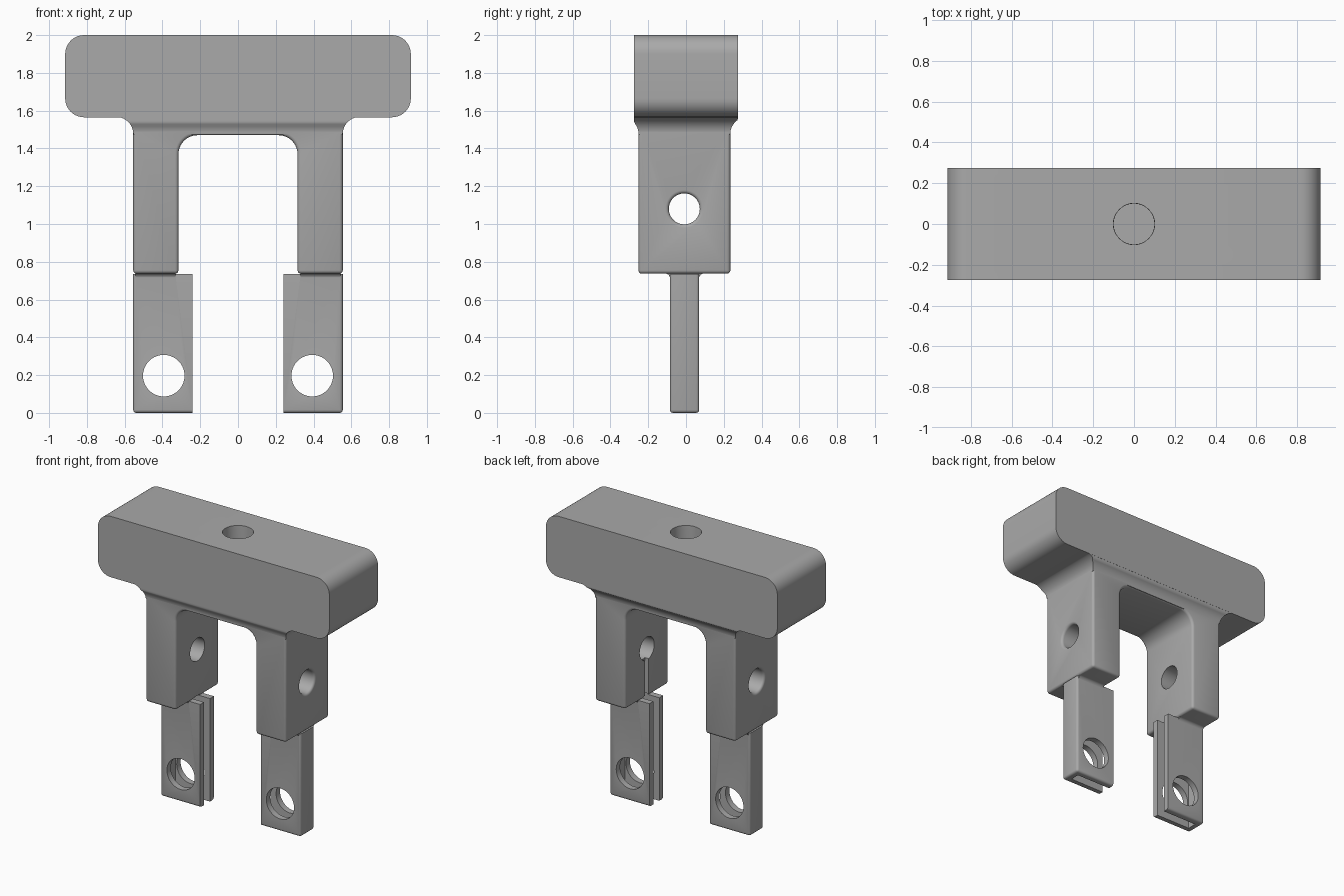
import bpy, bmesh, math
from mathutils import Matrix, Vector

if "Cube" in bpy.data.objects:
    bpy.data.objects.remove(bpy.data.objects["Cube"])

steel = bpy.data.materials.new("plain grey")
steel.diffuse_color = (0.40, 0.40, 0.40, 1)
steel.use_nodes = True
steel.node_tree.nodes["Principled BSDF"].inputs["Base Color"].default_value = steel.diffuse_color


def finish(bm, name):
    bmesh.ops.recalc_face_normals(bm, faces=bm.faces)
    me = bpy.data.meshes.new(name)
    bm.to_mesh(me)
    bm.free()
    ob = bpy.data.objects.new(name, me)
    bpy.context.collection.objects.link(ob)
    me.materials.append(steel)
    return ob


def extrude_y(name, pts, y0, y1):
    """Extrude an (x, z) outline from y0 to y1."""
    bm = bmesh.new()
    f = bm.faces.new([bm.verts.new((x, y0, z)) for x, z in pts])
    g = bmesh.ops.extrude_face_region(bm, geom=[f])["geom"]
    bmesh.ops.translate(bm, verts=[v for v in g if isinstance(v, bmesh.types.BMVert)], vec=(0, y1 - y0, 0))
    return finish(bm, name)


def box(name, x0, x1, y0, y1, z0, z1):
    x0, x1 = sorted((x0, x1))
    return extrude_y(name, [(x0, z0), (x1, z0), (x1, z1), (x0, z1)], y0, y1)


def arc(cx, cz, r, a0, a1, n=10):
    return [(cx + r * math.cos(math.radians(a0 + (a1 - a0) * i / n)),
             cz + r * math.sin(math.radians(a0 + (a1 - a0) * i / n))) for i in range(n + 1)]


def loft(name, layers):
    """Skin a stack of rectangles given as (x0, x1, y0, y1, z)."""
    bm = bmesh.new()
    rings = [[bm.verts.new(p) for p in ((a, c, z), (b, c, z), (b, d, z), (a, d, z))]
             for a, b, c, d, z in layers]
    for lo, hi in zip(rings, rings[1:]):
        for i in range(4):
            bm.faces.new((lo[i], lo[(i + 1) % 4], hi[(i + 1) % 4], hi[i]))
    bm.faces.new(rings[0])
    bm.faces.new(rings[-1])
    return finish(bm, name)


def lathe(name, profile, axis, origin, n=40):
    """Round cutter from (radius, distance) pairs along an axis."""
    bm = bmesh.new()
    rings = [[bm.verts.new((r * math.cos(math.tau * i / n), r * math.sin(math.tau * i / n), h))
              for i in range(n)] for r, h in profile]
    for lo, hi in zip(rings, rings[1:]):
        for i in range(n):
            bm.faces.new((lo[i], lo[(i + 1) % n], hi[(i + 1) % n], hi[i]))
    bm.faces.new(rings[0])
    bm.faces.new(rings[-1])
    rot = Vector((0, 0, 1)).rotation_difference(Vector(axis)).to_matrix().to_4x4()
    bm.transform(Matrix.Translation(origin) @ rot)
    return finish(bm, name)


def apply_mods(ob):
    dg = bpy.context.evaluated_depsgraph_get()
    me = bpy.data.meshes.new_from_object(ob.evaluated_get(dg))
    ob.modifiers.clear()
    ob.data = me


def combine(ob, other, op):
    m = ob.modifiers.new(op, 'BOOLEAN')
    m.operation, m.solver, m.object = op, 'EXACT', other
    apply_mods(ob)
    bpy.data.objects.remove(other)


# head block with rounded ends
bracket = extrude_y("fork_bracket", arc(0.815, 1.9, 0.1, 0, 90) + arc(-0.815, 1.9, 0.1, 90, 180)
                    + arc(-0.815, 1.665, 0.1, 180, 270) + arc(0.815, 1.665, 0.1, 270, 360),
                    -0.275, 0.275)

# upper fork: two legs joined by an arch, softened edges
fork = extrude_y("upper_fork", [(-0.555, 1.6), (-0.555, 0.737), (-0.315, 0.737)]
                 + arc(-0.215, 1.37, 0.1, 180, 90) + arc(0.215, 1.37, 0.1, 90, 0)
                 + [(0.315, 0.737), (0.555, 0.737), (0.555, 1.6)], -0.252, 0.235)
bev = fork.modifiers.new("soft_edges", 'BEVEL')
bev.width, bev.segments, bev.limit_method, bev.angle_limit = 0.018, 3, 'ANGLE', math.radians(40)
apply_mods(fork)
combine(bracket, fork, 'UNION')

# fillet flaring from the fork into the head
R, steps = 0.092, 10
layers = []
for i in range(steps + 1):
    a = math.pi / 2 * i / steps
    o, z = R * (1 - math.cos(a)) - 0.001, 1.475 + R * math.sin(a)
    layers.append((-0.555 - o, 0.555 + o, max(-0.252 - o, -0.274), min(0.235 + o, 0.274), z))
layers.append(layers[-1][:4] + (1.62,))
combine(bracket, loft("head_fillet", layers), 'UNION')

for s in (-1, 1):
    # lower leg blade, rounded everywhere except its inner end
    blade = box("lower_leg", s * 0.24, s * 0.555, -0.085, 0.07, 0, 0.736)
    bm = bmesh.new()
    bm.from_mesh(blade.data)
    edges = [e for e in bm.edges
             if max(abs(v.co.x) for v in e.verts) > 0.5 and min(v.co.z for v in e.verts) < 0.1
             ]
    bmesh.ops.bevel(bm, geom=edges, offset=0.016, segments=3, profile=0.5, affect='EDGES')
    bm.to_mesh(blade.data)
    bm.free()
    combine(bracket, blade, 'UNION')

    # small fillet between blade and upper leg
    xs = sorted((s * 0.33, s * 0.543))
    layers = []
    for i in range(6):
        a = math.pi / 2 * i / 5
        o = 0.027 * (1 - math.cos(a)) - 0.001
        layers.append((*xs, -0.085 - o, 0.07 + o, 0.711 + 0.027 * math.sin(a)))
    layers.append(layers[-1][:4] + (0.79,))
    combine(bracket, loft("leg_fillet", layers), 'UNION')

    # slot open to the inside and the bottom
    combine(bracket, box("slot", s * 0.2, s * 0.512, -0.041, 0.026, -0.1, 0.75), 'DIFFERENCE')
    # pin hole through the blade
    combine(bracket, lathe("pin_hole", [(0.11, -0.3), (0.11, 0.3)], (0, 1, 0), (s * 0.393, 0, 0.197)),
            'DIFFERENCE')
    # cross hole in the upper leg with a rounded outer rim
    rim = [(0.082 + 0.018 * (1 - math.cos(math.radians(a))), 0.537 + 0.018 * math.sin(math.radians(a)))
           for a in (0, 22, 45, 68, 90)]
    combine(bracket, lathe("cross_hole", [(0.082, 0.25)] + rim + [(0.1, 0.65)], (s, 0, 0),
                           (0, -0.009, 1.08)), 'DIFFERENCE')

# narrow groove from the cross hole down to the slot, on one leg only
combine(bracket, box("groove", 0.28, 0.345, -0.028, 0.012, 0.74, 1.06), 'DIFFERENCE')
# blind hole in the top of the head
combine(bracket, lathe("top_hole", [(0.1, 1.62), (0.1, 1.97), (0.105, 2.1)], (0, 0, 1), (0, 0, 0)),
        'DIFFERENCE')

bpy.context.view_layer.objects.active = bracket
bracket.select_set(True)
bpy.ops.object.shade_smooth_by_angle(angle=math.radians(35))
